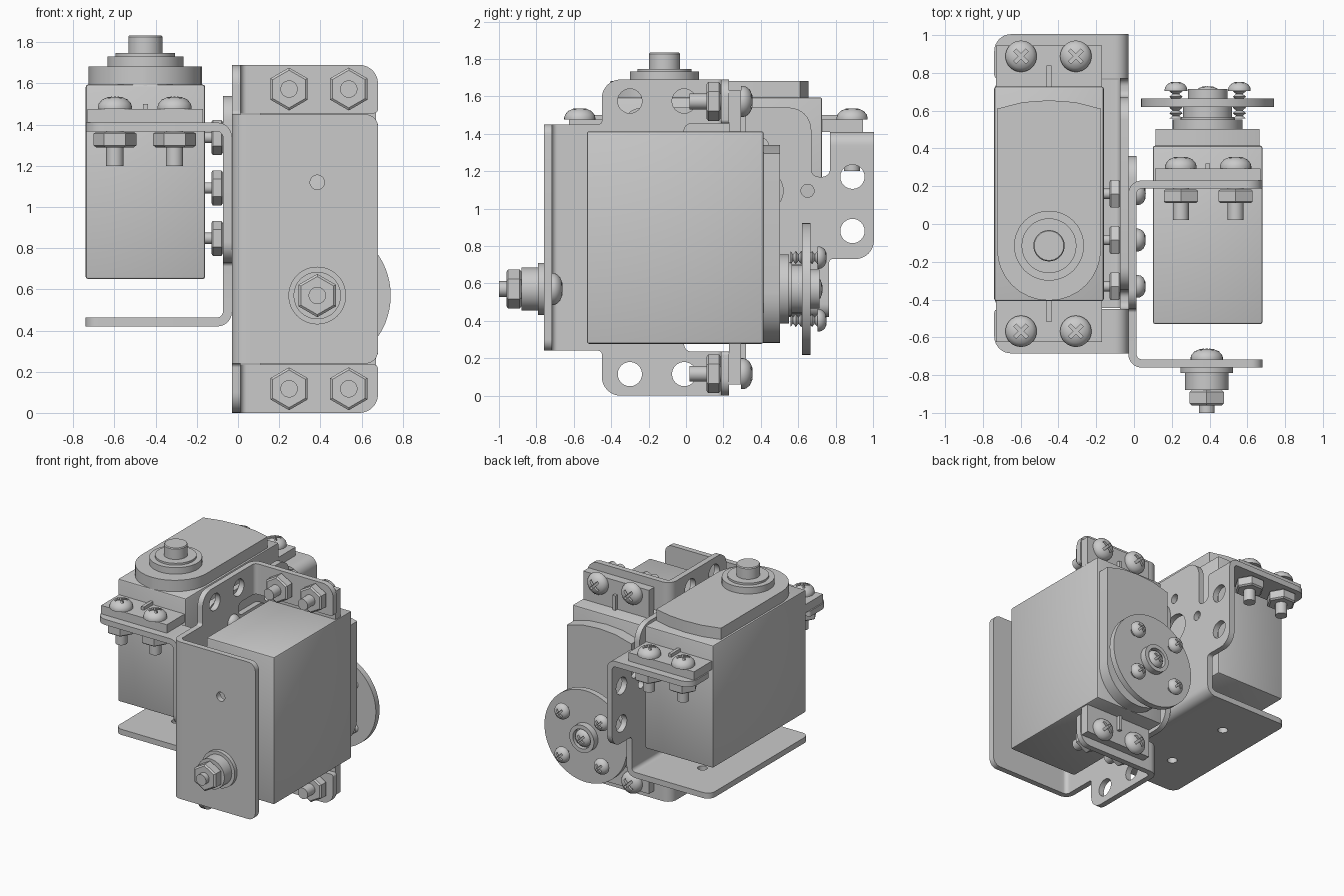
import bpy, bmesh
from math import cos, sin, tan, pi, radians
from mathutils import Matrix, Vector

if "Cube" in bpy.data.objects:
    bpy.data.objects.remove(bpy.data.objects["Cube"])

grey = bpy.data.materials.new("metal grey")
grey.use_nodes = True
grey.diffuse_color = (0.59, 0.59, 0.59, 1)
grey.node_tree.nodes["Principled BSDF"].inputs["Base Color"].default_value = grey.diffuse_color

# Local frame of one servo unit: x = width from the plate, y = depth from the flange, z = length
T = 0.043                                   # sheet thickness
W = 0.71                                    # flange width
MID = 0.42                                  # width position of the shaft axis
SHAFT = -0.275                              # length position of the shaft axis
UPRIGHT = Matrix.Translation((-0.03, -0.76, 0.845))
LYING = Matrix(((-1, 0, 0, -0.03), (0, 0, 1, 0.16), (0, 1, 0, 0.42), (0, 0, 0, 1)))
SHEET_W = Matrix(((0, 0, 1, 0), (1, 0, 0, 0), (0, 1, 0, 0), (0, 0, 0, 1)))   # outline in (depth, length)
SHEET_D = Matrix(((0, 1, 0, 0), (0, 0, 1, 0), (1, 0, 0, 0), (0, 0, 0, 1)))   # outline in (length, width)
ALONG_Y = Matrix.Rotation(-pi / 2, 4, 'X')
AGAINST_Y = Matrix.Rotation(pi / 2, 4, 'X')
ALONG_X = Matrix.Rotation(pi / 2, 4, 'Y')


def at(*p):
    return Matrix.Translation(p)


def finish(mesh):
    mesh.materials.clear()
    mesh.materials.append(grey)
    mesh.shade_smooth()
    mesh.set_sharp_from_angle(angle=radians(32))
    return mesh


def place(name, mesh, matrix):
    ob = bpy.data.objects.new(name, mesh)
    bpy.context.collection.objects.link(ob)
    ob.matrix_world = matrix
    return ob


def from_bmesh(name, bm):
    bmesh.ops.remove_doubles(bm, verts=bm.verts, dist=1e-5)
    bmesh.ops.recalc_face_normals(bm, faces=bm.faces)
    mesh = bpy.data.meshes.new(name)
    bm.to_mesh(mesh)
    bm.free()
    return finish(mesh)


def evaluated(ob):
    deps = bpy.context.evaluated_depsgraph_get()
    return bpy.data.meshes.new_from_object(ob.evaluated_get(deps))


def box(name, lo, hi, bevel=0):
    lo, hi = Vector(lo), Vector(hi)
    bm = bmesh.new()
    bmesh.ops.create_cube(bm, size=1)
    bmesh.ops.scale(bm, vec=hi - lo, verts=bm.verts)
    bmesh.ops.translate(bm, vec=(lo + hi) / 2, verts=bm.verts)
    if bevel:
        bmesh.ops.bevel(bm, geom=bm.edges[:], offset=bevel, segments=2, profile=0.5, affect='EDGES')
    return from_bmesh(name, bm)


def lathe(name, profile, sides=32):
    bm = bmesh.new()
    vs = [bm.verts.new((r, 0, z)) for r, z in profile]
    es = [bm.edges.new(p) for p in zip(vs, vs[1:])]
    bmesh.ops.spin(bm, geom=vs + es, cent=(0, 0, 0), axis=(0, 0, 1), angle=2 * pi, steps=sides)
    return from_bmesh(name, bm)


def rounded(points):
    """Replace each corner that has a radius by an arc."""
    out = []
    for i, (x, y, r) in enumerate(points):
        p = Vector((x, y, 0))
        if not r:
            out.append(p)
            continue
        d1 = (Vector(points[i - 1][:2] + (0,)) - p).normalized()
        d2 = (Vector(points[(i + 1) % len(points)][:2] + (0,)) - p).normalized()
        half = d1.angle(d2) / 2
        c = p + (d1 + d2).normalized() * r / sin(half)
        va = (p + d1 * r / tan(half) - c).normalized()
        vb = (p + d2 * r / tan(half) - c).normalized()
        out += [c + r * va.slerp(vb, k / 8) for k in range(9)]
    return out


def sheet(name, points, z0, z1, holes=()):
    """Filled outline with corner radii and round holes, extruded from z0 to z1."""
    curve = bpy.data.curves.new(name, 'CURVE')
    curve.dimensions, curve.fill_mode, curve.extrude = '2D', 'BOTH', (z1 - z0) / 2
    rings = [rounded(points)]
    rings += [[Vector((x + r * cos(k * pi / 12), y + r * sin(k * pi / 12), 0)) for k in range(24)]
              for x, y, r in holes]
    for ring in rings:
        sp = curve.splines.new('POLY')
        sp.points.add(len(ring) - 1)
        for q, v in zip(sp.points, ring):
            q.co = (v.x, v.y, 0, 1)
        sp.use_cyclic_u = True
    ob = place(name, curve, Matrix())
    raw = evaluated(ob)
    bpy.data.objects.remove(ob)
    bm = bmesh.new()
    bm.from_mesh(raw)
    bmesh.ops.translate(bm, vec=(0, 0, (z0 + z1) / 2), verts=bm.verts)
    return from_bmesh(name, bm)


def screw(name, r, h, shank, length, threaded=False):
    """Pan-head screw with a cross recess; head sits on z = 0."""
    stem = [(shank, 0), (shank, -length)]
    if threaded:
        stem = [(shank * (0.65 if k % 2 else 1.3), -length * k / 10) for k in range(11)]
    prof = [(0, h), (.4 * r, .96 * h), (.75 * r, .75 * h), (.94 * r, .45 * h), (r, .2 * h), (r, 0)]
    ob = place(name, lathe(name, prof + stem + [(0, -length)]), Matrix())
    cutters = []
    for turn in (1, 3):
        bar = box("cutter", (-.55 * r, -.11 * r, .5 * h), (.55 * r, .11 * r, 2 * h))
        cut = place("recess_cutter", bar, Matrix.Rotation(turn * pi / 4, 4, 'Z'))
        cut.hide_render = True
        mod = ob.modifiers.new("recess", 'BOOLEAN')
        mod.operation, mod.solver, mod.object = 'DIFFERENCE', 'EXACT', cut
        cutters.append(cut)
    mesh = evaluated(ob)
    for o in [ob] + cutters:
        bpy.data.objects.remove(o)
    return finish(mesh)


def nut(name, r, h):
    return lathe(name, [(0, 0), (.88 * r, 0), (r, .12 * h), (r, .88 * h), (.88 * r, h), (0, h)], 6)


# Bracket plate with centre tongue, ears and hole pattern
half = [(0.1, 0.605, 0), (0.31, 0.605, 0.02), (0.31, 0.845, 0.1), (0.89, 0.845, 0),
        (0.89, 0.61, 0), (0.75, 0.61, 0.04), (0.75, 0.51, 0.04), (1.12, 0.51, 0.12)]
outline = half + [(d, -u, r) for d, u, r in reversed(half)]
D, RING = 0.675, 0.245
holes = [(d, s * 0.73, 0.065) for d in (0.46, 0.75) for s in (-1, 1)]
holes += [(D, s * RING, 0.115) for s in (-1, 1)]
holes += [(D + k * RING, s * RING, 0.035) for k in (-1, 1) for s in (-1, 1)]
holes += [(D, s * RING, 0.035) for s in (-2, 0, 2)]
plate = sheet("bracket_plate", outline, 0, T, holes)

# Bends, flange and tabs of the bracket
bend = [(0, 0.1, 0), (0, 0, 0.07), (0.1, 0, 0), (0.1, T, 0), (T, T, 0.03), (T, 0.1, 0)]
flange_bend = sheet("flange_bend", bend, -0.605, 0.605)
tab_bend = sheet("tab_bend", [(w, 0.99 - d, r) for w, d, r in bend], 0.61, 0.845)
flange = sheet("flange", [(-.605, .1, 0), (-.605, W, .06), (.605, W, .06), (.605, .1, 0)], 0, T,
               [(s * SHAFT, 0.415, 0.035) for s in (-1, 1)])
tab = sheet("tab", [(.61, .1, 0), (.61, W, .02), (.845, W, .09), (.845, .1, 0)], 0.99 - T, 0.99)

# Servo body, cover, mounting ears, ribs and output shaft
body = box("servo_body", (0.13, 0.23, -0.568), (W, 1.175, 0.568), 0.012)
cover = sheet("servo_cover", [(-.565, .145, .272), (-.565, .695, .272), (.45, .695, 0), (.485, .56, 0),
                              (.495, MID, 0), (.485, .28, 0), (.45, .145, 0)], 1.17, 1.262)
ear = box("servo_ear", (0.14, 0.99, 0.56), (0.7, 1.055, 0.785))
rib = box("servo_rib", (MID - .012, 1.05, 0.56), (MID + .012, 1.08, 0.68))
boss = lathe("shaft_boss", [(0, 0), (.185, 0), (.185, .05), (.145, .05), (.145, .065), (0, .065)], 48)
shaft = lathe("output_shaft", [(0, 0), (.083, 0), (.083, .145), (.078, .152), (0, .152)])
ear_screw = screw("ear_screw", 0.083, 0.062, 0.042, 0.275)
ear_nut = nut("ear_nut", 0.104, 0.075)
MIRRORS = {1: Matrix(), -1: Matrix.Scale(-1, 4, (0, 0, 1))}


def servo_unit(label, frame, nut_turn):
    def put(part, mesh, local=Matrix()):
        place(f"{label}_{part}", mesh, frame @ local)
    put("bracket_plate", plate, SHEET_W)
    put("flange_bend", flange_bend)
    put("flange", flange, SHEET_D)
    put("servo_body", body)
    put("servo_cover", cover, SHEET_D)
    put("shaft_boss", boss, at(MID, 1.262, SHAFT) @ ALONG_Y)
    put("output_shaft", shaft, at(MID, 1.262, SHAFT) @ ALONG_Y)
    for side, mirror in MIRRORS.items():
        put("tab_bend", tab_bend, mirror)
        put("tab", tab, mirror @ SHEET_D)
        put("servo_ear", ear, mirror)
        put("servo_rib", rib, mirror)
        for w in (0.278, 0.568):
            put("ear_screw", ear_screw, at(w, 1.055, side * 0.728) @ ALONG_Y)
            put("ear_nut", ear_nut, at(w, 0.87, side * 0.728) @ ALONG_Y @ Matrix.Rotation(nut_turn, 4, 'Z'))


servo_unit("upright", UPRIGHT, pi / 2)
servo_unit("lying", LYING, 0)

# Screws and nuts joining the two bracket plates
joint_screw = screw("joint_screw", 0.06, 0.05, 0.027, 0.178)
joint_nut = nut("joint_nut", 0.085, 0.055)
for k in range(4):
    y, z = -0.085 + RING * cos(k * pi / 2), 1.093 + RING * sin(k * pi / 2)
    place("joint_screw", joint_screw, at(0.013, y, z) @ ALONG_X)
    place("joint_nut", joint_nut, at(-0.129, y, z) @ ALONG_X)

# Round horn on the upright servo
horn = lathe("horn", [(0, 0), (.13, 0), (.13, .06), (.352, .06), (.352, .105), (.105, .105),
                      (.105, .155), (.075, .155), (.075, .12), (0, .12)], 64)
AX, AZ = 0.39, 0.57
place("horn", horn, at(AX, 0.56, AZ) @ ALONG_Y)
place("horn_centre_screw", screw("horn_centre_screw", 0.065, 0.045, 0.02, 0.03),
      at(AX, 0.685, AZ) @ ALONG_Y)
horn_screw = screw("horn_screw", 0.06, 0.05, 0.027, 0.145, True)
for sx in (-1, 1):
    for sz in (-1, 1):
        place("horn_screw", horn_screw, at(AX + sx * 0.168, 0.703, AZ + sz * 0.168) @ ALONG_Y)

# Pivot bolt, flanged bearing and nut on the front flange
place("pivot_bolt", screw("pivot_bolt", 0.085, 0.058, 0.042, 0.283), at(AX - .005, -0.717, AZ) @ ALONG_Y)
place("pivot_bearing", lathe("pivot_bearing", [(0, 0), (.14, 0), (.14, .03), (.115, .03), (.115, .12), (0, .12)], 48),
      at(AX - .005, -0.76, AZ) @ AGAINST_Y)
place("pivot_nut", nut("pivot_nut", 0.105, 0.08),
      at(AX - .005, -0.88, AZ) @ AGAINST_Y @ Matrix.Rotation(pi / 2, 4, 'Z'))
